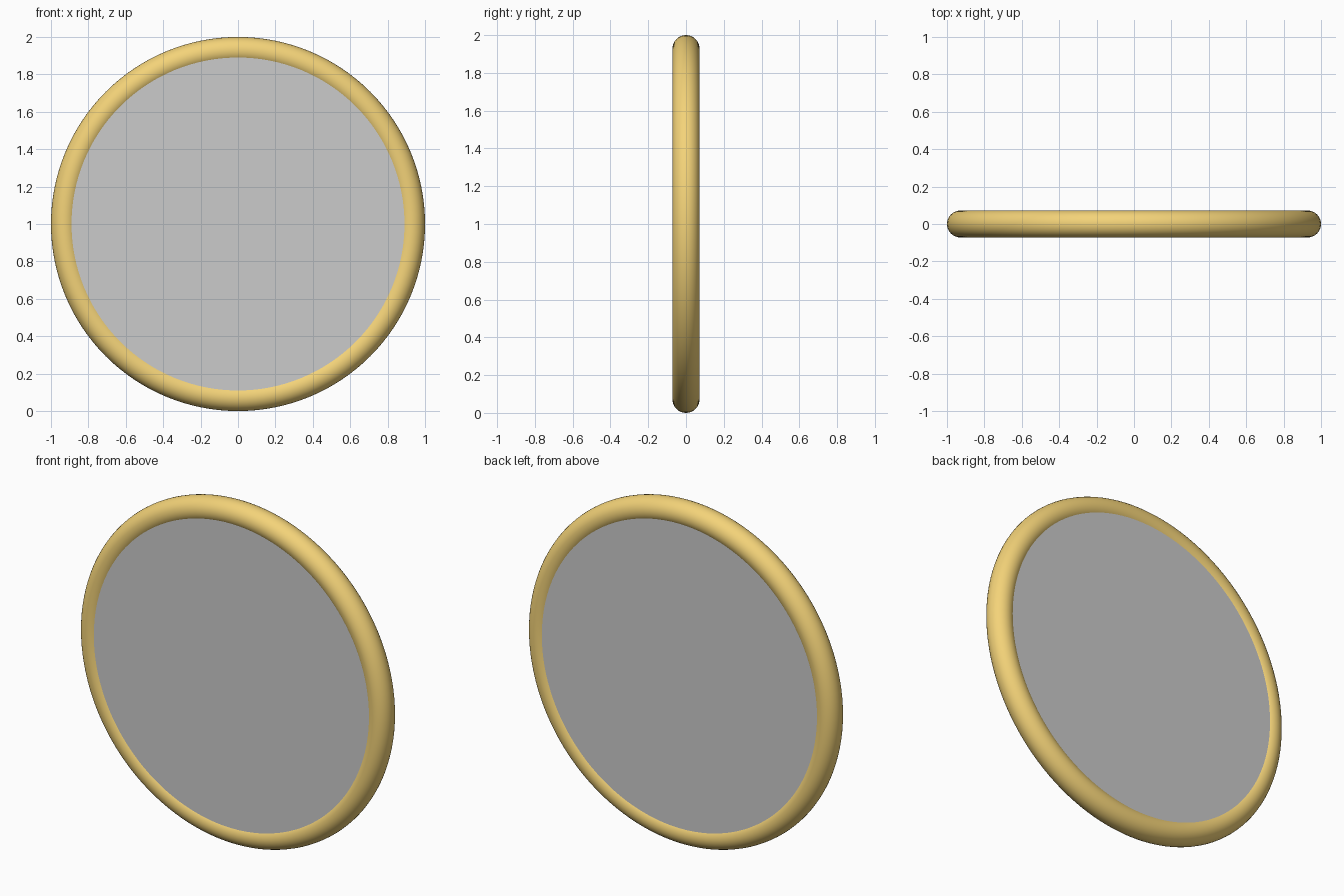
import bpy
from math import pi

if "Cube" in bpy.data.objects:
    bpy.data.objects.remove(bpy.data.objects["Cube"])

MAJOR, MINOR = 0.928, 0.072   # rim ring and tube radii
HALF_DEPTH = 0.061            # panel sits just below the rim's crest

# Rounded golden rim
bpy.ops.mesh.primitive_torus_add(major_radius=MAJOR, minor_radius=MINOR,
                                 major_segments=128, minor_segments=32,
                                 location=(0, 0, 1), rotation=(pi / 2, 0, 0))
rim = bpy.context.object
rim.name = "rim"
bpy.ops.object.shade_smooth()
gold = bpy.data.materials.new("gold")
gold.diffuse_color = (0.90, 0.65, 0.19, 1)
gold.use_nodes = True
gold.node_tree.nodes["Principled BSDF"].inputs["Base Color"].default_value = gold.diffuse_color
rim.data.materials.append(gold)

# Flat grey panel, its edge buried in the rim
bpy.ops.mesh.primitive_cylinder_add(vertices=128, radius=0.91, depth=2 * HALF_DEPTH,
                                    location=(0, 0, 1), rotation=(pi / 2, 0, 0))
panel = bpy.context.object
panel.name = "round_panel"
bpy.ops.object.shade_smooth_by_angle()
